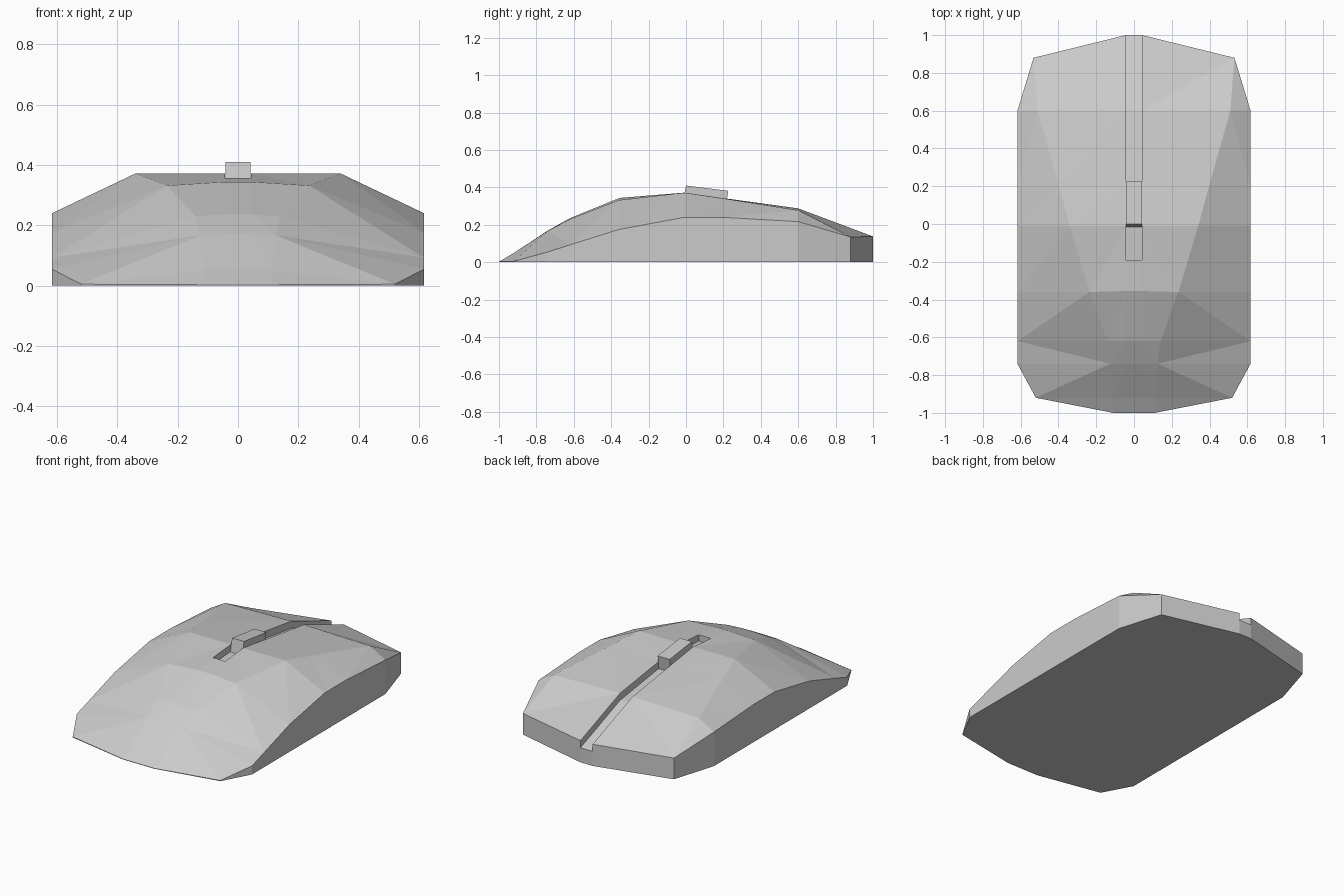
import bpy, bmesh

if "Cube" in bpy.data.objects:
    bpy.data.objects.remove(bpy.data.objects["Cube"])

GROOVE = 0.043   # half width of the groove and of the wheel block


def make_object(name, bm):
    bmesh.ops.recalc_face_normals(bm, faces=bm.faces)
    mesh = bpy.data.meshes.new(name)
    bm.to_mesh(mesh)
    bm.free()
    obj = bpy.data.objects.new(name, mesh)
    bpy.context.collection.objects.link(obj)
    return obj


def side_prism(name, profile, half):
    """Extrude a (y, z) profile across x."""
    bm = bmesh.new()
    face = bm.faces.new([bm.verts.new((-half, y, z)) for y, z in profile])
    ext = bmesh.ops.extrude_face_region(bm, geom=[face])["geom"]
    bmesh.ops.translate(bm, vec=(2 * half, 0, 0),
                        verts=[v for v in ext if isinstance(v, bmesh.types.BMVert)])
    return make_object(name, bm)


# Shell stations, front to back: outer rim, shoulder and middle points of one half
rows = [
    ((0.52, -0.92, 0.005), (0.11, -1.0, 0.003), (GROOVE, -1.0, 0.003)),
    ((0.52, -0.92, 0.005), (0.115, -0.92, 0.05), (GROOVE, -0.92, 0.05)),
    ((0.617, -0.74, 0.055), (0.125, -0.74, 0.167), (GROOVE, -0.74, 0.169)),
    ((0.617, -0.62, 0.093), (0.14, -0.62, 0.23), (GROOVE, -0.62, 0.236)),
    ((0.617, -0.36, 0.175), (0.235, -0.36, 0.332), (GROOVE, -0.355, 0.344)),
    ((0.617, -0.01, 0.24), (0.34, -0.01, 0.372), (GROOVE, -0.01, 0.372)),
    ((0.617, 0.2, 0.24), (0.397, 0.2, 0.341), (GROOVE, 0.2, 0.343)),
    ((0.617, 0.6, 0.217), (0.51, 0.6, 0.278), (GROOVE, 0.6, 0.288)),
    ((0.532, 0.88, 0.135), (0.532, 0.88, 0.135), (GROOVE, 1.0, 0.138)),
]

# Body: mirrored grid, rim dropped to the ground, flat base
bm = bmesh.new()
grid = []
for row in rows:
    points = [(-x, y, z) for x, y, z in row] + list(reversed(row))
    grid.append([bm.verts.new(p) for p in points])
for a, b in zip(grid, grid[1:]):
    for i in range(5):
        bm.faces.new((a[i], a[i + 1], b[i + 1], b[i]))
bmesh.ops.remove_doubles(bm, verts=bm.verts, dist=0.0005)
rim = [e for e in bm.edges if e.is_boundary]
ext = bmesh.ops.extrude_edge_only(bm, edges=rim)["geom"]
for v in ext:
    if isinstance(v, bmesh.types.BMVert):
        v.co.z = 0
bmesh.ops.holes_fill(bm, edges=[e for e in bm.edges if e.is_boundary], sides=0)
bmesh.ops.triangulate(bm, faces=[f for f in bm.faces if len(f.verts) == 4])
body = make_object("mouse_body", bm)

# Groove running from behind the hump to the back edge
cutter = side_prism("groove_cutter", [(-0.19, 0.5), (-0.19, 0.318), (-0.01, 0.327),
                                      (0.6, 0.243), (1.05, 0.074), (1.05, 0.5)], GROOVE)
cutter.hide_render = True
mod = body.modifiers.new("groove", "BOOLEAN")
mod.operation = "DIFFERENCE"
mod.solver = "EXACT"
mod.object = cutter
bpy.context.view_layer.objects.active = body
bpy.ops.object.modifier_apply(modifier=mod.name)
bpy.data.objects.remove(cutter)

# Tilted block standing in the groove as the wheel
side_prism("scroll_wheel", [(-0.018, 0.315), (0.0, 0.41), (0.225, 0.382), (0.212, 0.285)],
           GROOVE - 0.001)
